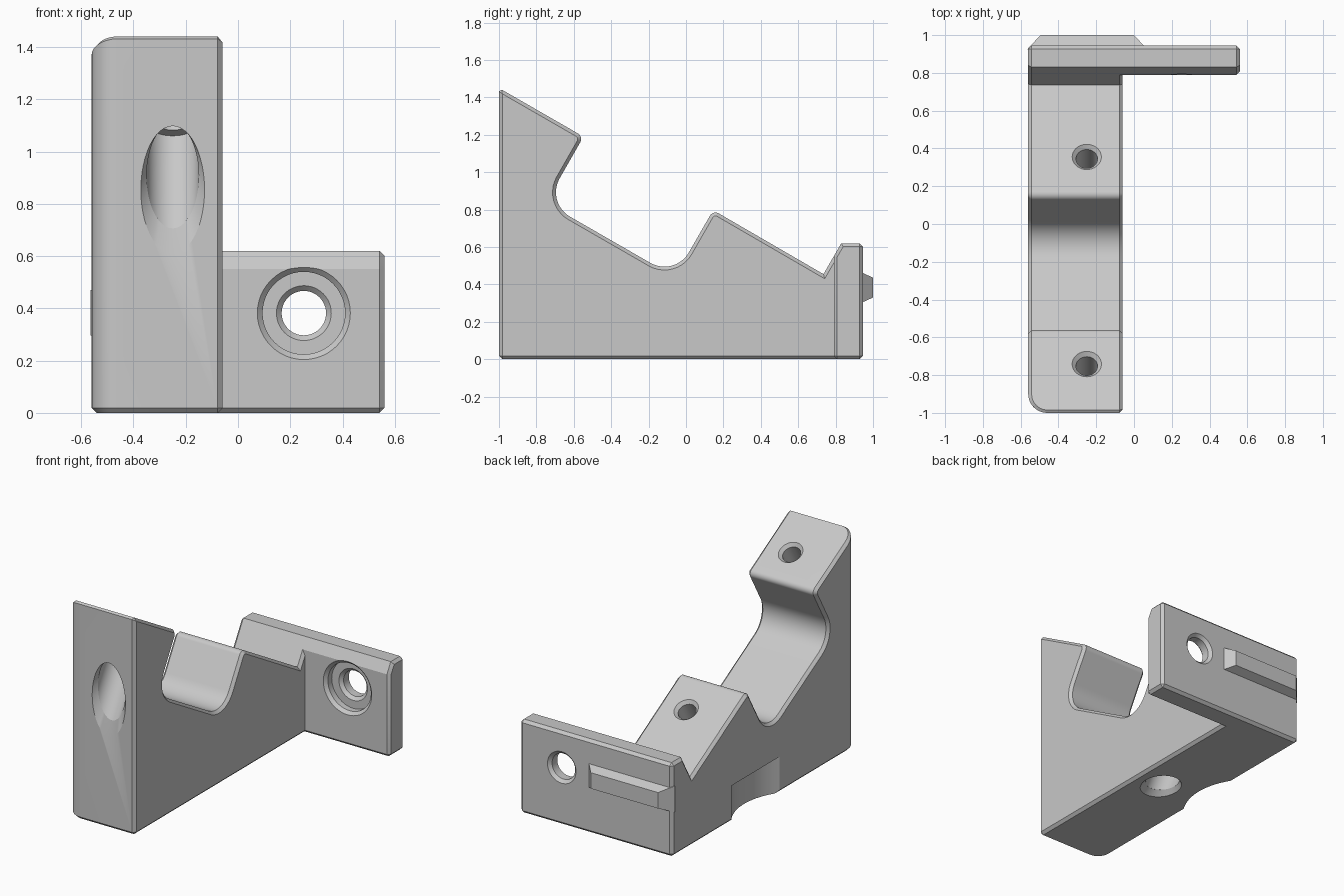
import bpy, bmesh, math
from mathutils import Vector

cube = bpy.data.objects.get("Cube")
if cube:
    bpy.data.objects.remove(cube, do_unlink=True)

GREY = (0.58, 0.58, 0.58, 1)
grey = bpy.data.materials.new("plain grey")
grey.use_nodes = True
grey.diffuse_color = GREY
grey.node_tree.nodes["Principled BSDF"].inputs["Base Color"].default_value = GREY

CHAMFER = 0.018
LEFT, INNER, RIGHT = -0.56, -0.06, 0.56


def finish(name, bm):
    bmesh.ops.recalc_face_normals(bm, faces=bm.faces[:])
    mesh = bpy.data.meshes.new(name)
    bm.to_mesh(mesh)
    bm.free()
    mesh.materials.append(grey)
    obj = bpy.data.objects.new(name, mesh)
    bpy.context.collection.objects.link(obj)
    return obj


def rounded(corners, steps=10):
    """Profile points from (y, z, radius) corners."""
    out = []
    for i, (y, z, r) in enumerate(corners):
        p = Vector((y, z))
        if not r:
            out.append(p)
            continue
        a = (Vector(corners[i - 1][:2]) - p).normalized()
        b = (Vector(corners[(i + 1) % len(corners)][:2]) - p).normalized()
        half = a.angle(b) / 2
        centre = p + (a + b).normalized() * r / math.sin(half)
        start = (p + a * r / math.tan(half) - centre).normalized()
        end = (p + b * r / math.tan(half) - centre).normalized()
        out += [centre + start.slerp(end, k / steps) * r for k in range(steps + 1)]
    return out


def prism(name, profile, x0, x1, corner_radius=0):
    """Extrude a y-z profile along x, round the front outer edge, chamfer sharp edges."""
    bm = bmesh.new()
    face = bm.faces.new([bm.verts.new((x0, p[0], p[1])) for p in profile])
    ext = bmesh.ops.extrude_face_region(bm, geom=[face])
    moved = [v for v in ext["geom"] if isinstance(v, bmesh.types.BMVert)]
    bmesh.ops.translate(bm, verts=moved, vec=(x1 - x0, 0, 0))
    bmesh.ops.recalc_face_normals(bm, faces=bm.faces[:])
    if corner_radius:
        edge = [e for e in bm.edges if all(v.co.x < x0 + 0.01 and v.co.y < -0.99 for v in e.verts)]
        bmesh.ops.bevel(bm, geom=edge, offset=corner_radius, segments=10,
                        profile=0.5, affect='EDGES', clamp_overlap=False)
    bm.normal_update()
    sharp = [e for e in bm.edges if e.calc_face_angle_signed(0) > math.radians(70)]
    bmesh.ops.bevel(bm, geom=sharp, offset=CHAMFER, segments=1,
                    profile=0.5, affect='EDGES', clamp_overlap=False)
    return finish(name, bm)


def loft(name, rings, sides=48):
    """Closed solid through elliptical rings given as (centre, u, v)."""
    bm = bmesh.new()
    loops = []
    for c, u, v in rings:
        angles = [math.tau * k / sides for k in range(sides)]
        loops.append([bm.verts.new(c + u * math.cos(a) + v * math.sin(a)) for a in angles])
    for lo, hi in zip(loops, loops[1:]):
        for k in range(sides):
            n = (k + 1) % sides
            bm.faces.new((lo[k], lo[n], hi[n], hi[k]))
    bm.faces.new(loops[0])
    bm.faces.new(loops[-1])
    return finish(name, bm)


X = Vector((1, 0, 0))


def lathe(name, start, axis, steps):
    """Round solid about an axis lying in the y-z plane, steps are (distance, radius)."""
    side = X.cross(axis)
    return loft(name, [(start + axis * d, X * r, side * r) for d, r in steps])


def combine(target, tool, operation):
    mod = target.modifiers.new("join", 'BOOLEAN')
    mod.operation, mod.solver, mod.object = operation, 'EXACT', tool
    bpy.context.view_layer.objects.active = target
    bpy.ops.object.modifier_apply(modifier=mod.name)
    bpy.data.objects.remove(tool, do_unlink=True)


# Stepped body with a slanted cradle
body = prism("bracket", rounded([
    (-1, 0, 0), (-1, 1.45, 0), (-0.548, 1.19, 0.035), (-0.75, 0.837, 0.15),
    (-0.06, 0.44, 0.15), (0.145, 0.797, 0.035), (0.735, 0.455, 0),
    (0.83, 0.62, 0), (0.945, 0.62, 0), (0.945, 0, 0)]), LEFT, INNER, 0.1)

# Mounting plate at the back
plate = prism("mounting_plate", [(0.79, 0), (0.79, 0.5505), (0.83, 0.62),
                                 (0.945, 0.62), (0.945, 0)], -0.3, RIGHT)
combine(body, plate, 'UNION')

# Tapered locating tongue on the back
bm = bmesh.new()
bmesh.ops.create_cube(bm, size=1)
for v in bm.verts:
    outer = v.co.y > 0
    x0, x1, half = (-0.495, 0, 0.053) if outer else (-0.565, 0.07, 0.087)
    v.co = (x1 if v.co.x > 0 else x0, 1.0 if outer else 0.925,
            0.383 + math.copysign(half, v.co.z))
combine(body, finish("tongue", bm), 'UNION')

# Slanted screw holes, each with a wide bore from below
DOWN = Vector((0, -0.5, -math.sqrt(0.75)))
SHANK, BORE, FLARE = 0.057, 0.1, 0.022
for y, z in ((-0.742, 1.301), (0.355, 0.675)):
    top = Vector((-0.25, y, z))
    combine(body, lathe("hole_cutter", top, DOWN,
                        [(-0.05, 0.127), (0.02, SHANK), (0.22, SHANK), (0.22, BORE), (1.1, BORE)]),
            'DIFFERENCE')

# Flared mouths where the bores leave the front and the underside
front_exit = Vector((-0.25, -1, 0.854))
under_exit = Vector((-0.25, -0.035, 0))
for spot, inward, stretch in ((front_exit, Vector((0, 1, 1.732)), Vector((0, 0, 2))),
                              (under_exit, Vector((0, 0.577, 1)), Vector((0, 1.155, 0)))):
    rings = []
    for depth in (-0.02, 0.03):
        r = BORE + FLARE * (0.03 - depth) / 0.03
        rings.append((spot + inward * depth, X * r, stretch * r))
    combine(body, loft("flare_cutter", rings), 'DIFFERENCE')

# Counterbored hole through the plate
combine(body, lathe("plate_hole_cutter", Vector((0.252, 0.79, 0.382)), Vector((0, 1, 0)),
                    [(-0.02, 0.198), (0.02, 0.158), (0.06, 0.158), (0.06, 0.105), (0.08, 0.085),
                     (0.135, 0.085), (0.175, 0.125)]), 'DIFFERENCE')

# Curved relief in the outer side at the bottom
combine(body, lathe("relief_cutter", Vector((-0.9, 0.07, -0.1)), Vector((0, 0, 1)),
                    [(0, 0.425), (0.34, 0.425)]), 'DIFFERENCE')

# Smooth curves, crisp edges
bpy.ops.object.select_all(action='DESELECT')
body.select_set(True)
bpy.context.view_layer.objects.active = body
bpy.ops.object.shade_smooth_by_angle(angle=math.radians(25))
